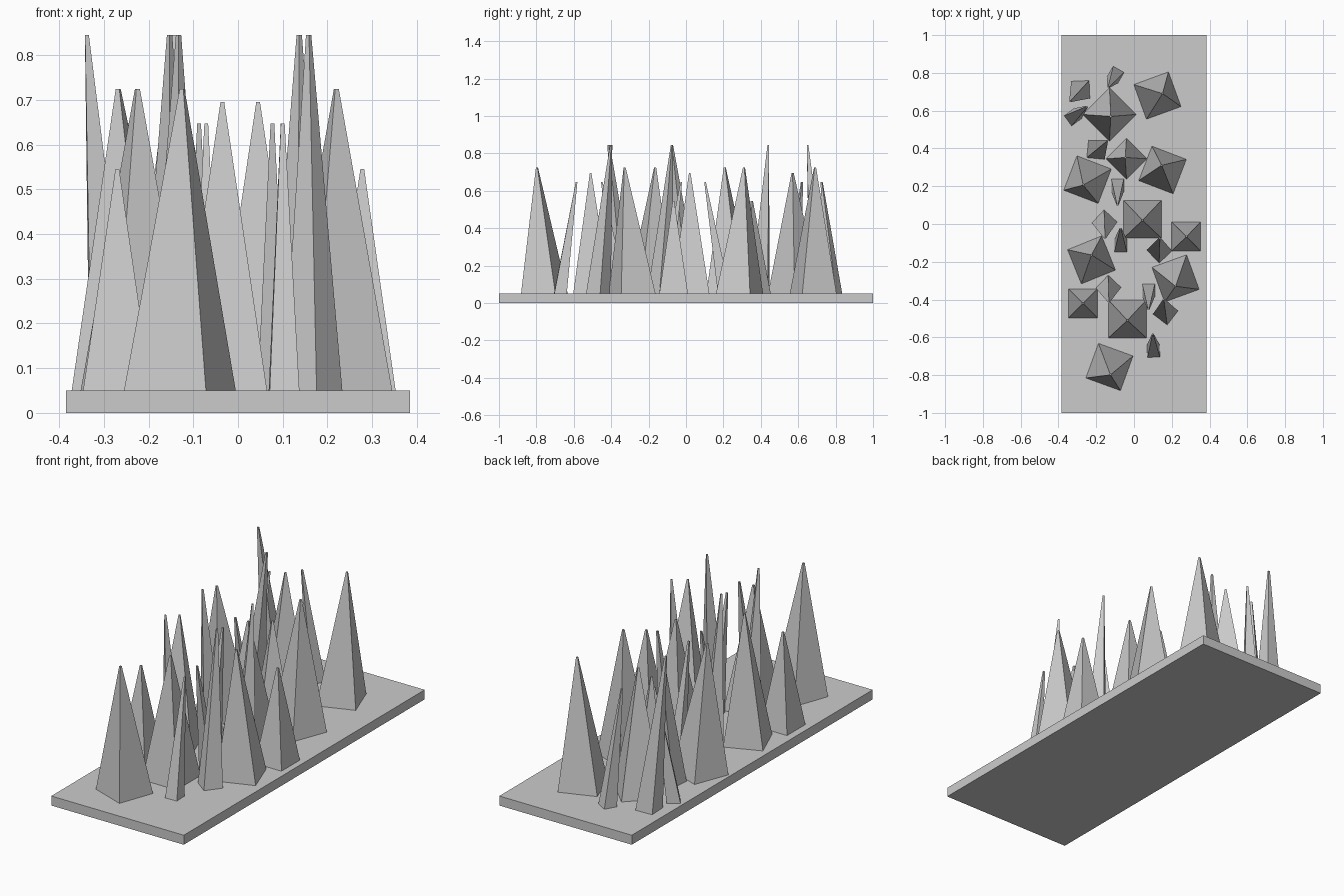
import bpy, bmesh, math

if "Cube" in bpy.data.objects:
    bpy.data.objects.remove(bpy.data.objects["Cube"])

BASE_TOP = 0.05
TIP = 0.006  # blunt tip radius


def mesh_object(name, bm):
    bmesh.ops.recalc_face_normals(bm, faces=bm.faces)
    me = bpy.data.meshes.new(name)
    bm.to_mesh(me)
    bm.free()
    ob = bpy.data.objects.new(name, me)
    bpy.context.collection.objects.link(ob)
    return ob


def spike(name, centre, apex, radius, angle, height):
    """Four-sided leaning spike: square foot, tiny square tip."""
    bm = bmesh.new()

    def ring(c, r, z):
        return [bm.verts.new((c[0] + r * math.cos(angle + i * math.pi / 2),
                              c[1] + r * math.sin(angle + i * math.pi / 2), z))
                for i in range(4)]

    foot = ring(centre, radius, BASE_TOP)
    tip = ring(apex, TIP, height)
    for i in range(4):
        j = (i + 1) % 4
        bm.faces.new((foot[i], foot[j], tip[j], tip[i]))
    bm.faces.new(foot[::-1])
    bm.faces.new(tip)
    return mesh_object(name, bm)


# base slab
bm = bmesh.new()
bmesh.ops.create_cube(bm, size=1)
for v in bm.verts:
    v.co = (v.co.x * 0.77, v.co.y * 2, (v.co.z + 0.5) * BASE_TOP)
mesh_object("base_slab", bm)

# broad spikes: centre, apex, turn in degrees
tall = [(.124, .68, .15, .69, 20), (.151, .286, .147, .31, -21),
        (-.246, .235, -.268, .207, -21), (-.225, -.19, -.225, -.165, 22),
        (.22, -.288, .22, -.328, 20), (-.13, -.757, -.125, -.797, -20)]
medium = [(.045, .025, .045, .02, 0), (-.035, -.503, -.035, -.51, 0),
          (-.13, .58, -.123, .57, 45)]
short = [(.276, -.066, .278, -.067, 0), (-.27, -.42, -.27, -.42, 0),
         (-.04, .345, -.046, .352, 45)]
for label, group, side, height in (("tall", tall, .195, .725),
                                   ("medium", medium, .2, .695),
                                   ("short", short, .153, .545)):
    for n, (cx, cy, ax, ay, turn) in enumerate(group):
        spike(f"{label}_spike_{n + 1}", (cx, cy), (ax, ay), side / math.sqrt(2),
              math.radians(45 + turn), height)

# thin leaning spikes: foot is turned to follow the lean
leaning = [(-.283, .71, -.338, .65), (-.156, .008, -.153, -.075),
           (.135, -.14, .137, -.075), (-.135, -.338, -.133, -.413),
           (.167, -.468, .158, -.4), (-.198, .394, -.142, .44)]
slender = [(-.323, .566, -.25, .62), (-.098, .79, -.135, .725),
           (-.087, .204, -.087, .102), (-.071, -.114, -.071, -.025),
           (.077, -.352, .077, -.45), (.103, -.672, .1, -.585)]
for label, group, radius, turn, height in (("leaning", leaning, .067, 0, .845),
                                           ("slender", slender, .047, 45, .647)):
    for n, (cx, cy, ax, ay) in enumerate(group):
        angle = math.atan2(ay - cy, ax - cx) + math.radians(turn)
        spike(f"{label}_spike_{n + 1}", (cx, cy), (ax, ay), radius, angle, height)
